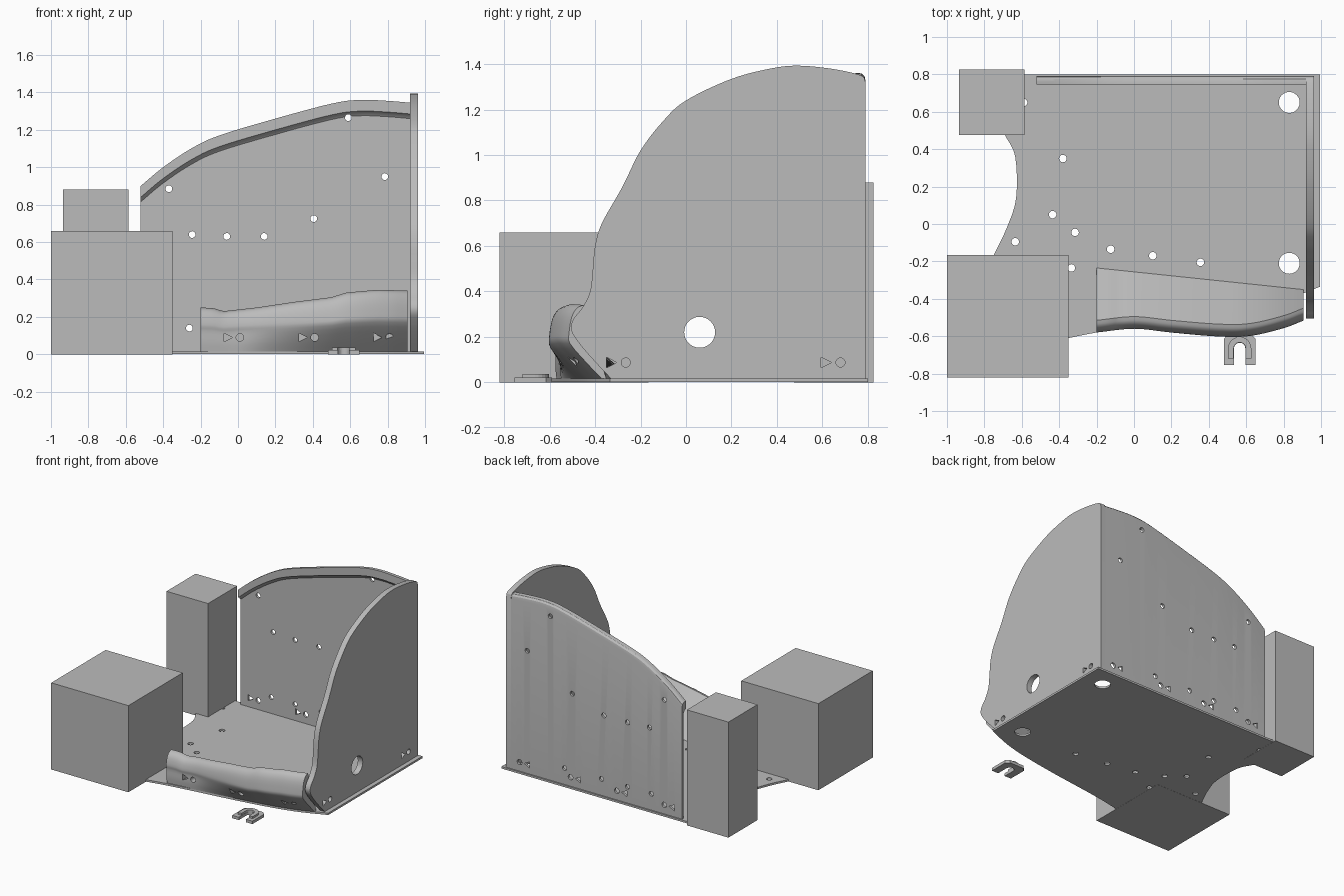
import bpy, bmesh, math
from mathutils import Vector

if "Cube" in bpy.data.objects:
    bpy.data.objects.remove(bpy.data.objects["Cube"])

grey = bpy.data.materials.new("plain grey")
grey.diffuse_color = (0.5, 0.5, 0.5, 1)
grey.use_nodes = True
grey.node_tree.nodes["Principled BSDF"].inputs["Base Color"].default_value = grey.diffuse_color

AXES = {"x": lambda u, v, w: (w, u, v),
        "y": lambda u, v, w: (u, w, v),
        "z": lambda u, v, w: (u, v, w)}


def spline(pts, n=6):
    """Smooth curve through the given points."""
    p = [Vector(q) for q in pts]
    p = [2 * p[0] - p[1]] + p + [2 * p[-1] - p[-2]]
    out = []
    for i in range(1, len(p) - 2):
        a, b, c, d = p[i - 1:i + 3]
        for k in range(n):
            t = k / n
            out.append(tuple(0.5 * (2 * b + (c - a) * t + (2 * a - 5 * b + 4 * c - d) * t * t
                                    + (3 * b - a - 3 * c + d) * t ** 3)))
    return out + [tuple(p[-2])]


def value(curve, x):
    """Height of a curve at x."""
    for (x0, y0), (x1, y1) in zip(curve, curve[1:]):
        if x <= x1:
            return y0 + (y1 - y0) * (x - x0) / (x1 - x0)
    return curve[-1][1]


def bridge(bm, sections):
    """Closed skin through equal-length rings."""
    rings = [[bm.verts.new(co) for co in s] for s in sections]
    n = len(rings[0])
    for a, b in zip(rings, rings[1:]):
        for i in range(n):
            bm.faces.new((a[i], a[(i + 1) % n], b[(i + 1) % n], b[i]))
    bm.faces.new(rings[0][::-1])
    bm.faces.new(rings[-1])


def finish(name, bm):
    bmesh.ops.recalc_face_normals(bm, faces=bm.faces)
    me = bpy.data.meshes.new(name)
    bm.to_mesh(me)
    bm.free()
    me.materials.append(grey)
    ob = bpy.data.objects.new(name, me)
    bpy.context.collection.objects.link(ob)
    return ob


def loft(name, sections):
    bm = bmesh.new()
    bridge(bm, sections)
    return finish(name, bm)


def prism(name, outline, axis, lo, hi):
    f = AXES[axis]
    return loft(name, [[f(u, v, w) for u, v in outline] for w in (lo, hi)])


def circle(u, v, r, n=24):
    return [(u + r * math.cos(2 * math.pi * i / n), v + r * math.sin(2 * math.pi * i / n))
            for i in range(n)]


def marker(u, v):
    """Triangle with a round hole beside it."""
    return [[(u - 0.085, v - 0.023), (u - 0.04, v), (u - 0.085, v + 0.023)], circle(u, v, 0.02)]


def drill(ob, outlines, axis, lo, hi):
    f = AXES[axis]
    bm = bmesh.new()
    for o in outlines:
        bridge(bm, [[f(u, v, w) for u, v in o] for w in (lo, hi)])
    cutter = finish("hole_cutter", bm)
    cutter.hide_render = True
    mod = ob.modifiers.new("holes", "BOOLEAN")
    mod.operation, mod.solver, mod.object = "DIFFERENCE", "EXACT", cutter
    bpy.context.view_layer.update()
    dg = bpy.context.evaluated_depsgraph_get()
    me = bpy.data.meshes.new_from_object(ob.evaluated_get(dg))
    ob.modifiers.clear()
    ob.data = me
    bpy.data.objects.remove(cutter)


def smooth(ob):
    bpy.ops.object.select_all(action="DESELECT")
    ob.select_set(True)
    bpy.context.view_layer.objects.active = ob
    bpy.ops.object.shade_smooth_by_angle(angle=math.radians(30))


def block(name, x0, x1, y0, y1, z1):
    prism(name, [(x0, y0), (x1, y0), (x1, y1), (x0, y1)], "z", 0, z1)


# Two plain blocks on the left
block("front_block", -1, -0.35, -0.82, -0.165, 0.66)
block("back_block", -0.935, -0.585, 0.475, 0.825, 0.88)

# Floor plate with curved front edge and left notch
T = 0.016
front_edge = spline([(-0.4, -0.62), (-0.2, -0.58), (0, -0.55), (0.3, -0.51), (0.6, -0.46),
                     (0.8, -0.41), (0.995, -0.335)])
notch = spline([(-0.69, 0.475), (-0.635, 0.36), (-0.63, 0.14), (-0.68, -0.02), (-0.75, -0.165)], 4)
floor = prism("floor_plate", front_edge + [(0.995, 0.8), (-0.6, 0.8), (-0.69, 0.6)] + notch
              + [(-0.75, -0.5)], "z", 0.001, T)
small = [(-0.38, 0.35), (-0.435, 0.05), (-0.315, -0.045), (-0.635, -0.095), (-0.125, -0.135),
         (0.1, -0.17), (0.355, -0.205), (-0.335, -0.235), (-0.59, 0.65)]
drill(floor, [circle(x, y, 0.02) for x, y in small]
      + [circle(0.83, y, 0.056, 32) for y in (0.65, -0.21)], "z", -0.1, 0.1)

# Back wall with a thick lip along its curved top
top = spline([(-0.52, 0.9), (-0.4, 1.0), (-0.25, 1.1), (-0.1, 1.17), (0.2, 1.26), (0.5, 1.34),
              (0.65, 1.36), (0.8, 1.355), (0.92, 1.345)])
back = loft("back_wall", [[(x, y, z) for y, z in (
    (0.772, T), (0.79, T), (0.79, h - 0.035), (0.786, h - 0.015), (0.775, h - 0.003), (0.762, h),
    (0.745, h), (0.745, h - 0.06), (0.758, h - 0.066), (0.772, h - 0.085))] for x, h in top])
wall_holes = [(-0.37, 0.885), (0.59, 1.265), (0.785, 0.95), (0.405, 0.725), (-0.245, 0.64),
              (-0.06, 0.63), (0.14, 0.63), (-0.26, 0.14), (-0.06, 0.14), (0.16, 0.14), (0.47, 0.14)]
cuts = [circle(x, z, 0.018) for x, z in wall_holes]
for x in (-0.37, 0.03, 0.42, 0.85):
    cuts += marker(x, 0.085)
drill(back, cuts, "y", 0.7, 0.9)
smooth(back)

# Tall right side wall with a flared front foot
side_outline = spline([(-0.33, T), (-0.4, 0.09), (-0.465, 0.165), (-0.503, 0.225), (-0.497, 0.275),
                       (-0.455, 0.33), (-0.422, 0.4), (-0.41, 0.5), (-0.4, 0.6), (-0.37, 0.7),
                       (-0.28, 0.86), (-0.2, 1.02), (-0.1, 1.15), (0, 1.24), (0.2, 1.335),
                       (0.38, 1.382), (0.5, 1.393), (0.65, 1.378), (0.77, 1.35), (0.79, 1.32)])
side = prism("side_wall", side_outline + [(0.79, T)], "x", 0.92, 0.962)
drill(side, [circle(0.06, 0.22, 0.068, 32)] + marker(-0.265, 0.087) + marker(0.68, 0.087),
      "x", 0.8, 1.1)
smooth(side)

# Low bulging front wall sloping back down to the floor
bulge = spline([(-0.2, -0.58), (0, -0.56), (0.2, -0.58), (0.45, -0.6), (0.62, -0.597),
                (0.8, -0.555), (0.905, -0.515)])
crest = [(-0.2, 0.25), (-0.13, 0.247), (-0.08, 0.23), (0.1, 0.25), (0.3, 0.28), (0.5, 0.305),
         (0.58, 0.33), (0.75, 0.345), (0.905, 0.34)]
sections = []
for i in range(45):
    x = -0.2 + 1.105 * i / 44
    b, h = value(bulge, x), value(crest, x)
    foot = max(value(front_edge, x), b + 0.01)
    inner = -0.235 - 0.115 * (x + 0.2) / 1.1
    profile = spline([(foot, T), (foot + (b - foot) * 0.5, h * 0.27), (b + 0.005, h * 0.5),
                      (b, h * 0.63), (b + 0.012, h * 0.84), (b + 0.035, h * 0.96),
                      (b + 0.065, h)], 3)
    sections.append([(x, y, z) for y, z in profile + [(inner, T)]])
front = loft("front_wall", sections)
cuts = []
for x in (0.01, 0.41, 0.81):
    cuts += marker(x, 0.09)
drill(front, cuts, "y", -0.7, -0.515 + 0.04)
smooth(front)

# Small slotted clip in front
CX, CY = 0.565, -0.665


def fork(outer, inner, y0):
    """U-shaped outline open toward the front."""
    arc = [(CX + inner * math.cos(a), CY + inner * math.sin(a))
           for a in (math.pi * k / 12 for k in range(13))]
    return outer + [(CX - inner, y0)] + arc[::-1] + [(CX + inner, y0)]


base = [(0.65, -0.755), (0.65, -0.615), (0.625, -0.59), (0.505, -0.59), (0.48, -0.615),
        (0.48, -0.755)]
prism("clip_base", fork(base, 0.03, -0.755), "z", 0, 0.022)
ring = [(CX + 0.062 * math.cos(math.pi * k / 12), CY + 0.062 * math.sin(math.pi * k / 12))
        for k in range(13)]
prism("clip_collar", fork([(CX + 0.062, -0.72)] + ring + [(CX - 0.062, -0.72)], 0.032, -0.72),
      "z", 0.02, 0.037)
